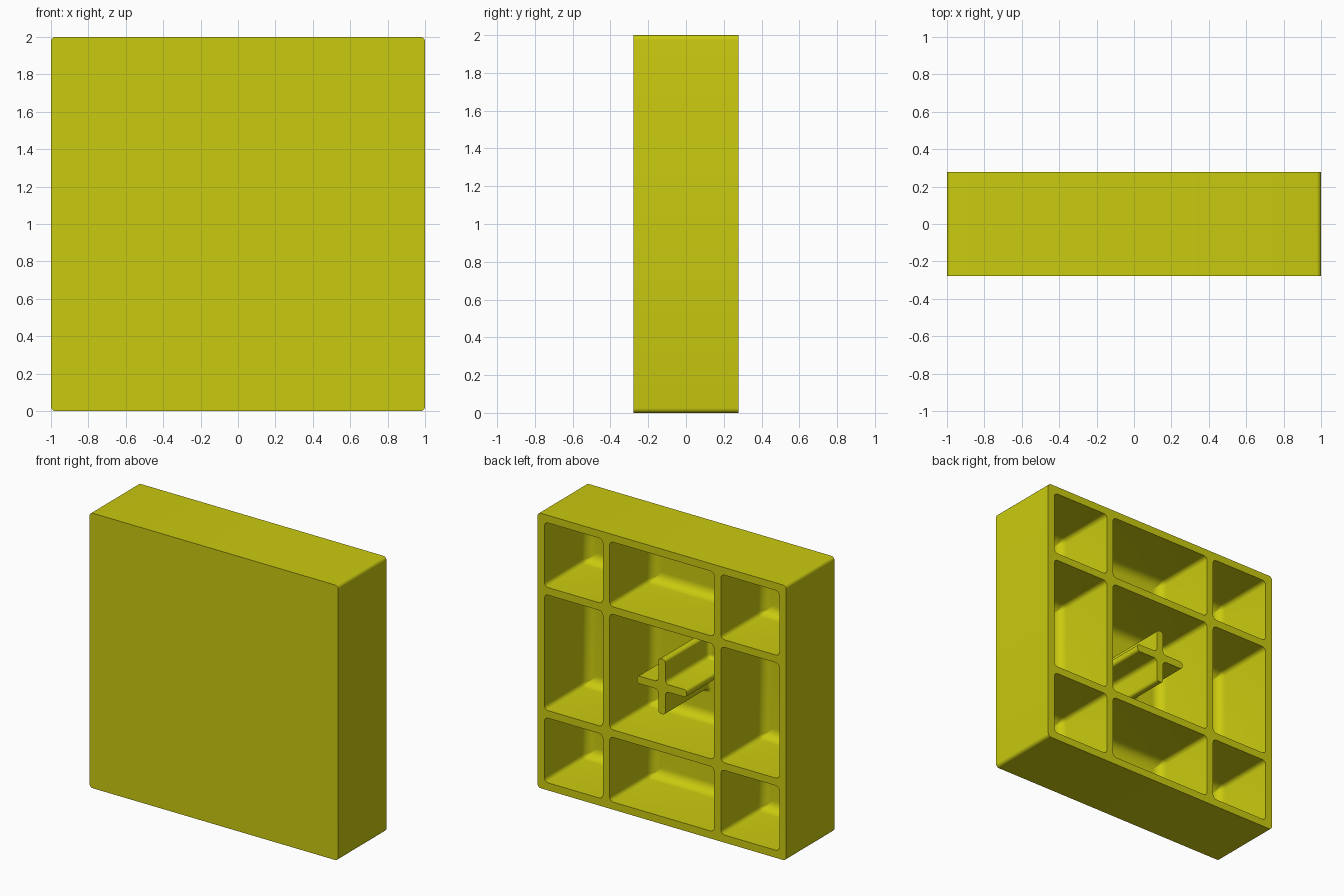
import bpy, bmesh, math

if "Cube" in bpy.data.objects:
    bpy.data.objects.remove(bpy.data.objects["Cube"])

H = 0.2775          # half depth of the block
FLOOR = -0.222      # inner floor level (y)
CUT = 0.07          # fillet between cell walls and floor

yellow = bpy.data.materials.new("yellow")
yellow.diffuse_color = (0.59, 0.59, 0.005, 1)
yellow.use_nodes = True
yellow.node_tree.nodes["Principled BSDF"].inputs["Base Color"].default_value = yellow.diffuse_color


def arc(cx, cz, r, a0, a1, n=5):
    return [(cx + r * math.cos(math.radians(a0 + (a1 - a0) * i / n)),
             cz + r * math.sin(math.radians(a0 + (a1 - a0) * i / n))) for i in range(n + 1)]


def rounded_rect(x0, x1, z0, z1, r):
    return (arc(x1 - r, z1 - r, r, 0, 90) + arc(x0 + r, z1 - r, r, 90, 180)
            + arc(x0 + r, z0 + r, r, 180, 270) + arc(x1 - r, z0 + r, r, 270, 360))


def cross_outline(o):
    # plus shape with rounded tips and inner corners, grown outward by o
    t, length, tip, inner = 0.0275, 0.2, 0.02, 0.03
    quarter = (arc(length - tip, t - tip, tip + o, 0, 90, 4)
               + arc(t + inner, t + inner, inner - o, -90, -180, 4)
               + arc(t - tip, length - tip, tip + o, 0, 90, 4))
    pts = []
    for k in range(4):
        c, s = ((1, 0), (0, 1), (-1, 0), (0, -1))[k]
        pts += [(c * x - s * z, s * x + c * z) for x, z in quarter]
    return [(x, z + 1) for x, z in pts]


def loft(bm, rings):
    # rings: list of (y, outline), joined by quads and capped at both ends
    loops = [[bm.verts.new((x, y, z)) for x, z in pts] for y, pts in rings]
    n = len(loops[0])
    for a, b in zip(loops, loops[1:]):
        for i in range(n):
            bm.faces.new((a[i], a[(i + 1) % n], b[(i + 1) % n], b[i]))
    bm.faces.new(loops[0])
    bm.faces.new(loops[-1])


def make(name, lofts):
    bm = bmesh.new()
    for rings in lofts:
        loft(bm, rings)
    bmesh.ops.recalc_face_normals(bm, faces=bm.faces)
    mesh = bpy.data.meshes.new(name)
    bm.to_mesh(mesh)
    bm.free()
    mesh.materials.append(yellow)
    obj = bpy.data.objects.new(name, mesh)
    bpy.context.collection.objects.link(obj)
    return obj


def activate(obj):
    bpy.ops.object.select_all(action='DESELECT')
    obj.select_set(True)
    bpy.context.view_layer.objects.active = obj


# Outer block
outline = rounded_rect(-1, 1, 0, 2, 0.025)
block = make("tray_body", [[(-H, outline), (H, outline)]])

# Nine open cells with filleted floors
spans = [(-0.945, -0.475), (-0.42, 0.42), (0.475, 0.945)]
cells = []
for x0, x1 in spans:
    for z0, z1 in spans:
        rings = [(H + 0.05, rounded_rect(x0, x1, z0 + 1, z1 + 1, 0.03))]
        for i in range(9):
            a = math.radians(90 * i / 8)
            o = CUT * (1 - math.cos(a))
            y = FLOOR + CUT * (1 - math.sin(a))
            rings.append((y, rounded_rect(x0 + o, x1 - o, z0 + 1 + o, z1 + 1 - o,
                                          max(0.03 - o, 0.002))))
        cells.append(rings)
cutter = make("cell_cutter", cells)
cutter.hide_render = True

activate(block)
mod = block.modifiers.new("cells", 'BOOLEAN')
mod.operation = 'DIFFERENCE'
mod.solver = 'EXACT'
mod.object = cutter
bpy.ops.object.modifier_apply(modifier=mod.name)
bpy.data.objects.remove(cutter)

# Cross-shaped post in the middle cell, flared where it meets the floor
flare = 0.028
post = [(H, cross_outline(0))]
for i in range(6):
    a = math.radians(90 * i / 5)
    post.append((FLOOR + flare * (1 - math.sin(a)), cross_outline(flare * (1 - math.cos(a)))))
post.append((FLOOR - 0.02, cross_outline(flare)))
cross = make("cross_post", [post])

for obj in (block, cross):
    activate(obj)
    bpy.ops.object.shade_smooth_by_angle(angle=math.radians(35))
